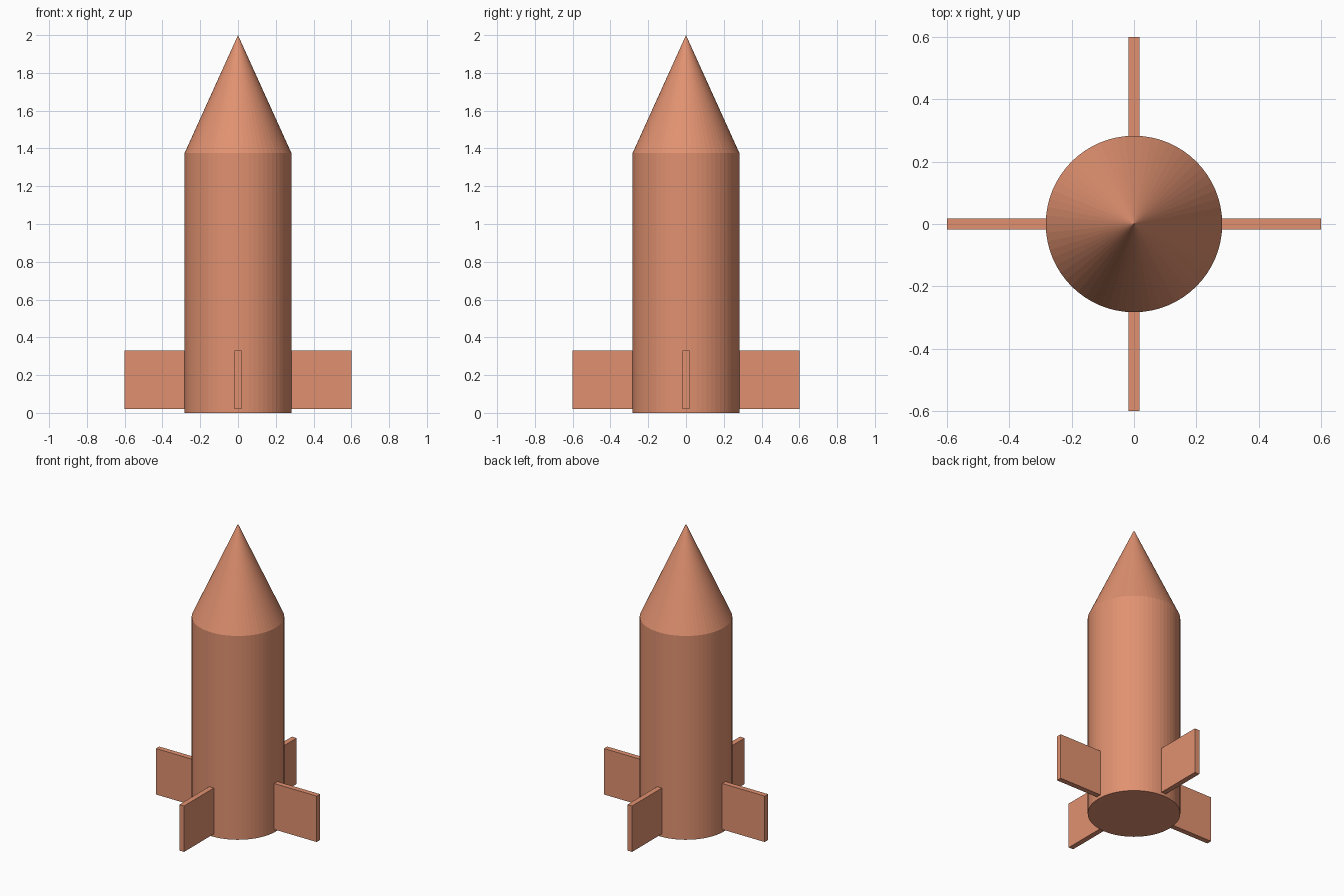
import bpy
import math

if "Cube" in bpy.data.objects:
    bpy.data.objects.remove(bpy.data.objects["Cube"])

RADIUS, SHOULDER, TIP, SIDES = 0.283, 1.375, 2.0, 64
FIN_OUT, FIN_LOW, FIN_HIGH, FIN_THICK = 0.6, 0.02, 0.33, 0.035

terracotta = bpy.data.materials.new("terracotta")
terracotta.diffuse_color = (0.75, 0.285, 0.163, 1.0)
terracotta.use_nodes = True
terracotta.node_tree.nodes["Principled BSDF"].inputs["Base Color"].default_value = terracotta.diffuse_color


def finish(name):
    obj = bpy.context.object
    obj.name = name
    obj.data.materials.append(terracotta)
    return obj


# Cylindrical body with a flat base
bpy.ops.mesh.primitive_cylinder_add(
    vertices=SIDES, radius=RADIUS, depth=SHOULDER, location=(0, 0, SHOULDER / 2))
finish("body")

# Pointed nose cone
bpy.ops.mesh.primitive_cone_add(
    vertices=SIDES, radius1=RADIUS, radius2=0, depth=TIP - SHOULDER,
    location=(0, 0, (TIP + SHOULDER) / 2))
finish("nose_cone")

# Four rectangular fins, slightly sunk into the body
inner = RADIUS - 0.01
mid = (inner + FIN_OUT) / 2
for i, side in enumerate(("right", "back", "left", "front")):
    angle = i * math.pi / 2
    bpy.ops.mesh.primitive_cube_add(
        size=1, rotation=(0, 0, angle),
        location=(mid * math.cos(angle), mid * math.sin(angle), (FIN_LOW + FIN_HIGH) / 2))
    fin = finish(side + "_fin")
    fin.scale = (FIN_OUT - inner, FIN_THICK, FIN_HIGH - FIN_LOW)
